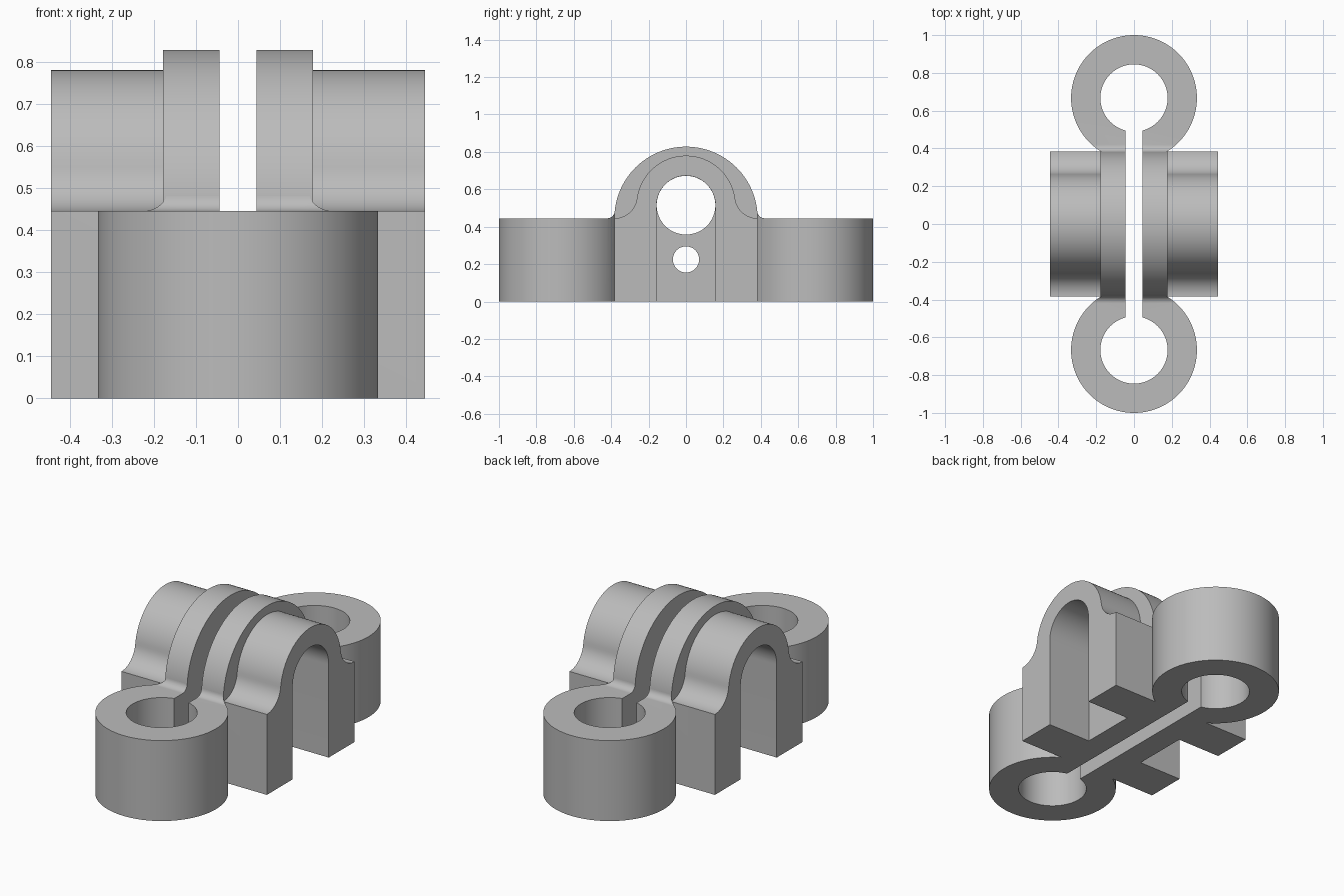
import bpy, bmesh
from math import sin, cos, pi, sqrt, atan2

if "Cube" in bpy.data.objects:
    bpy.data.objects.remove(bpy.data.objects["Cube"], do_unlink=True)

# Main dimensions
BASE = 0.445          # height of the base and rod sleeves
HALF = 0.383          # half depth of the middle block
PLATE = 0.178         # half width of the clamp plates
WIDE = 0.445          # half width of the side arches
BORE_Z, BORE_R = 0.515, 0.157
ROD_Y, ROD_R, SLEEVE_R = 0.667, 0.178, 0.333

grey = bpy.data.materials.new("plain grey")
grey.use_nodes = True
colour = (0.5, 0.5, 0.5, 1)
grey.diffuse_color = colour
grey.node_tree.nodes["Principled BSDF"].inputs["Base Color"].default_value = colour


def finish(name, bm):
    bmesh.ops.recalc_face_normals(bm, faces=bm.faces)
    mesh = bpy.data.meshes.new(name)
    bm.to_mesh(mesh)
    bm.free()
    mesh.materials.append(grey)
    ob = bpy.data.objects.new(name, mesh)
    bpy.context.collection.objects.link(ob)
    return ob


def extrude_x(name, profile, x0, x1):
    """Extrude a closed (y, z) outline along x."""
    bm = bmesh.new()
    face = bm.faces.new([bm.verts.new((x0, y, z)) for y, z in profile])
    out = bmesh.ops.extrude_face_region(bm, geom=[face])
    verts = [g for g in out["geom"] if isinstance(g, bmesh.types.BMVert)]
    bmesh.ops.translate(bm, verts=verts, vec=(x1 - x0, 0, 0))
    return finish(name, bm)


def cylinder_z(name, y, radius, z0, z1):
    bm = bmesh.new()
    bmesh.ops.create_cone(bm, cap_ends=True, segments=96, radius1=radius,
                          radius2=radius, depth=z1 - z0)
    bmesh.ops.translate(bm, verts=bm.verts, vec=(0, y, (z0 + z1) / 2))
    return finish(name, bm)


def arc(cy, cz, r, a0, a1, n):
    return [(cy + r * cos(a0 + (a1 - a0) * i / n),
             cz + r * sin(a0 + (a1 - a0) * i / n)) for i in range(n + 1)]


def combine(target, tool, operation):
    """Apply a boolean and remove the tool."""
    mod = target.modifiers.new("join", 'BOOLEAN')
    mod.operation, mod.object, mod.solver = operation, tool, 'EXACT'
    bpy.context.view_layer.update()
    graph = bpy.context.evaluated_depsgraph_get()
    mesh = bpy.data.meshes.new_from_object(target.evaluated_get(graph))
    target.modifiers.clear()
    target.data = mesh
    bpy.data.objects.remove(tool, do_unlink=True)


def fillet(arch_z, arch_r, r):
    """Concave blend from the base top up to the tangent point on an arch."""
    cz = BASE + r
    cy = sqrt((arch_r + r) ** 2 - (cz - arch_z) ** 2)
    tangent = atan2(cz - arch_z, cy)
    return arc(cy, cz, r, -pi / 2, -pi + tangent, 12), tangent


# Clamp plates: a tall round-topped block
body = extrude_x("rod_clamp", [(-HALF, 0), (HALF, 0)] +
                 arc(0, BASE, HALF, 0, pi, 64), -PLATE, PLATE)

# Side arches: lower round top that flares onto the legs
side_r = 0.265
flare, tangent = fillet(BORE_Z, side_r, 0.12)
crown = arc(0, BORE_Z, side_r, tangent, pi - tangent, 48)[1:-1]
outline = [(-HALF, 0), (HALF, 0), (HALF, BASE)] + flare + crown
outline += [(-y, z) for y, z in reversed(flare)] + [(-HALF, BASE)]
combine(body, extrude_x("side_arches", outline, -WIDE, WIDE), 'UNION')

# Rod sleeves, each with a small blend rising to the plates
blend, _ = fillet(BASE, HALF, 0.04)
end_y, end_z = blend[-1]
for side in (-1, 1):
    sleeve = cylinder_z("sleeve", side * ROD_Y, SLEEVE_R, 0, 0.6)
    above = [(1.1, BASE), (1.1, 1), (0.3, 1), (0.3, end_z)] + blend[::-1]
    trim = extrude_x("trim", [(side * y, z) for y, z in above], -0.5, 0.5)
    combine(sleeve, trim, 'DIFFERENCE')
    combine(body, sleeve, 'UNION')

# Cross bore and bolt hole
for z, r in ((BORE_Z, BORE_R), (0.225, 0.07)):
    hole = extrude_x("hole", arc(0, z, r, 0, 2 * pi, 64)[:-1], -0.6, 0.6)
    combine(body, hole, 'DIFFERENCE')

# Open channels under the side arches
wide_r = BORE_R + 0.0006
channel = [(-wide_r, -0.1), (wide_r, -0.1)] + arc(0, BORE_Z, wide_r, 0, pi, 32)
for side in (-1, 1):
    combine(body, extrude_x("channel", channel, side * PLATE, side * 0.6), 'DIFFERENCE')

# Rod holes, then the slit between the plates
for side in (-1, 1):
    combine(body, cylinder_z("rod_hole", side * ROD_Y, ROD_R, -0.1, 0.7), 'DIFFERENCE')
slit = [(-0.6, -0.1), (0.6, -0.1), (0.6, 1), (-0.6, 1)]
combine(body, extrude_x("slit", slit, -0.044, 0.044), 'DIFFERENCE')

# One material, smooth curves with crisp edges
body.data.materials.clear()
body.data.materials.append(grey)
for poly in body.data.polygons:
    poly.material_index = 0
bpy.ops.object.select_all(action='DESELECT')
body.select_set(True)
bpy.context.view_layer.objects.active = body
bpy.ops.object.shade_smooth_by_angle(angle=0.5)
